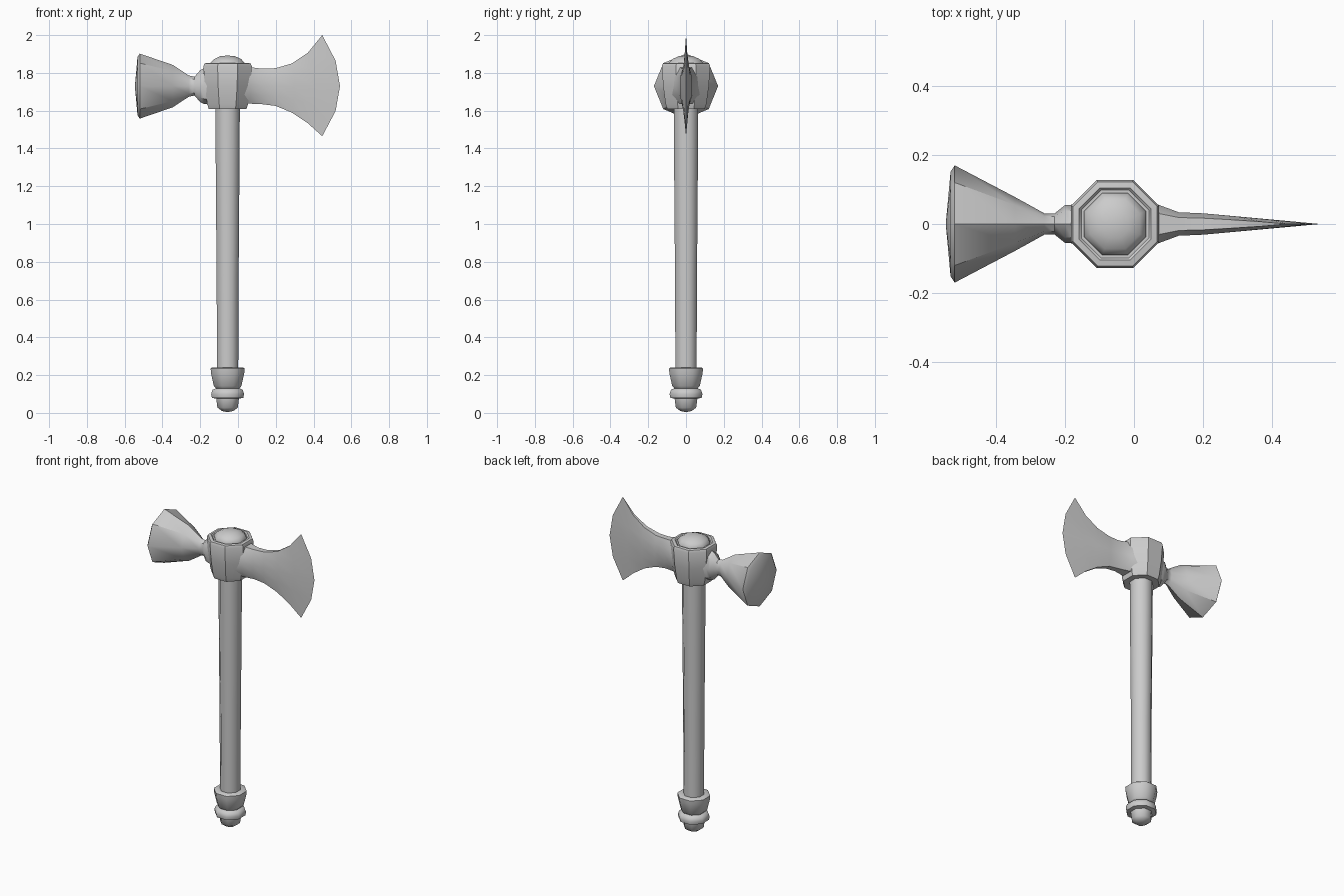
import bpy, bmesh
from math import sin, cos, pi, radians

if "Cube" in bpy.data.objects:
    bpy.data.objects.remove(bpy.data.objects["Cube"])

CX = -0.055   # handle axis
CZ = 1.73     # height of the head's axis
N = 8


def loft(name, rings, angle=40):
    """Skin a list of equal-length vertex rings and cap both ends."""
    bm = bmesh.new()
    rows = [[bm.verts.new(p) for p in ring] for ring in rings]
    n = len(rows[0])
    for a, b in zip(rows, rows[1:]):
        for i in range(n):
            j = (i + 1) % n
            bm.faces.new((a[i], a[j], b[j], b[i]))
    bm.faces.new(rows[0][::-1])
    bm.faces.new(rows[-1])
    bmesh.ops.remove_doubles(bm, verts=bm.verts, dist=0.0005)
    bmesh.ops.recalc_face_normals(bm, faces=bm.faces)
    me = bpy.data.meshes.new(name)
    bm.to_mesh(me)
    bm.free()
    ob = bpy.data.objects.new(name, me)
    bpy.context.collection.objects.link(ob)
    bpy.ops.object.select_all(action='DESELECT')
    bpy.context.view_layer.objects.active = ob
    ob.select_set(True)
    bpy.ops.object.shade_smooth_by_angle(angle=radians(angle))
    return ob


def upright(name, profile, angle=40):
    """Octagonal turning about the handle axis; radii measured to the flats."""
    k = 1 / cos(pi / N)
    turn = [(i + 0.5) * 2 * pi / N for i in range(N)]
    return loft(name, [[(CX + r * k * cos(a), r * k * sin(a), z) for a in turn]
                       for r, z in profile], angle)


# Handle shaft
upright("handle", [(0.056, 0.2), (0.058, 0.7), (0.062, 1.2), (0.065, 1.65)], 50)

# Pommel at the foot of the handle
upright("pommel", [(0, 0.004), (0.03, 0.01), (0.054, 0.028), (0.06, 0.075), (0.083, 0.08),
                   (0.087, 0.1), (0.08, 0.122), (0.062, 0.13), (0.073, 0.142),
                   (0.088, 0.21), (0.09, 0.235), (0.084, 0.24), (0.05, 0.24)], 50)

# Socket holding the head, and the domed cap
upright("socket", [(0.06, 1.61), (0.1, 1.61), (0.108, 1.635), (0.121, 1.73), (0.128, 1.835),
                   (0.122, 1.85), (0.105, 1.853), (0.098, 1.845), (0.05, 1.845)])
upright("cap", [(0.09, 1.84), (0.09, 1.853), (0.072, 1.873), (0.04, 1.888), (0, 1.892)], 50)

# Flared hammer poll: (x, half width, half height)
poll = [(-0.546, 0, 0), (-0.532, 0.152, 0.155), (-0.52, 0.17, 0.172), (-0.345, 0.078, 0.112),
        (-0.26, 0.031, 0.056), (-0.23, 0.031, 0.05), (-0.2, 0.055, 0.085),
        (-0.18, 0.056, 0.095), (-0.1, 0.09, 0.1)]
loft("hammer_poll", [[(x, w * cos(i * 2 * pi / N), CZ + h * sin(i * 2 * pi / N))
                      for i in range(N)] for x, w, h in poll])

# Blade: (x at middle, set-back of corners, top z, bottom z, half thickness)
blade = [(0.0, 0, 1.83, 1.64, 0.09), (0.065, 0, 1.83, 1.637, 0.058),
         (0.13, 0, 1.822, 1.634, 0.034), (0.2, 0, 1.825, 1.625, 0.031),
         (0.3, 0.015, 1.85, 1.59, 0.022), (0.41, 0.04, 1.907, 1.533, 0.012),
         (0.54, 0.094, 2.0, 1.465, 0)]
rings = []
for x, back, top, bottom, y in blade:
    side = []
    for t in (-1, -0.5, 0, 0.5, 1):
        z = CZ + (t * (top - CZ) if t > 0 else t * (CZ - bottom))
        side.append((x - back * t * t, y * (0.55 if abs(t) == 1 else 1), z))
    rings.append(side + [(px, -py, pz) for px, py, pz in reversed(side)])
loft("axe_blade", rings)
